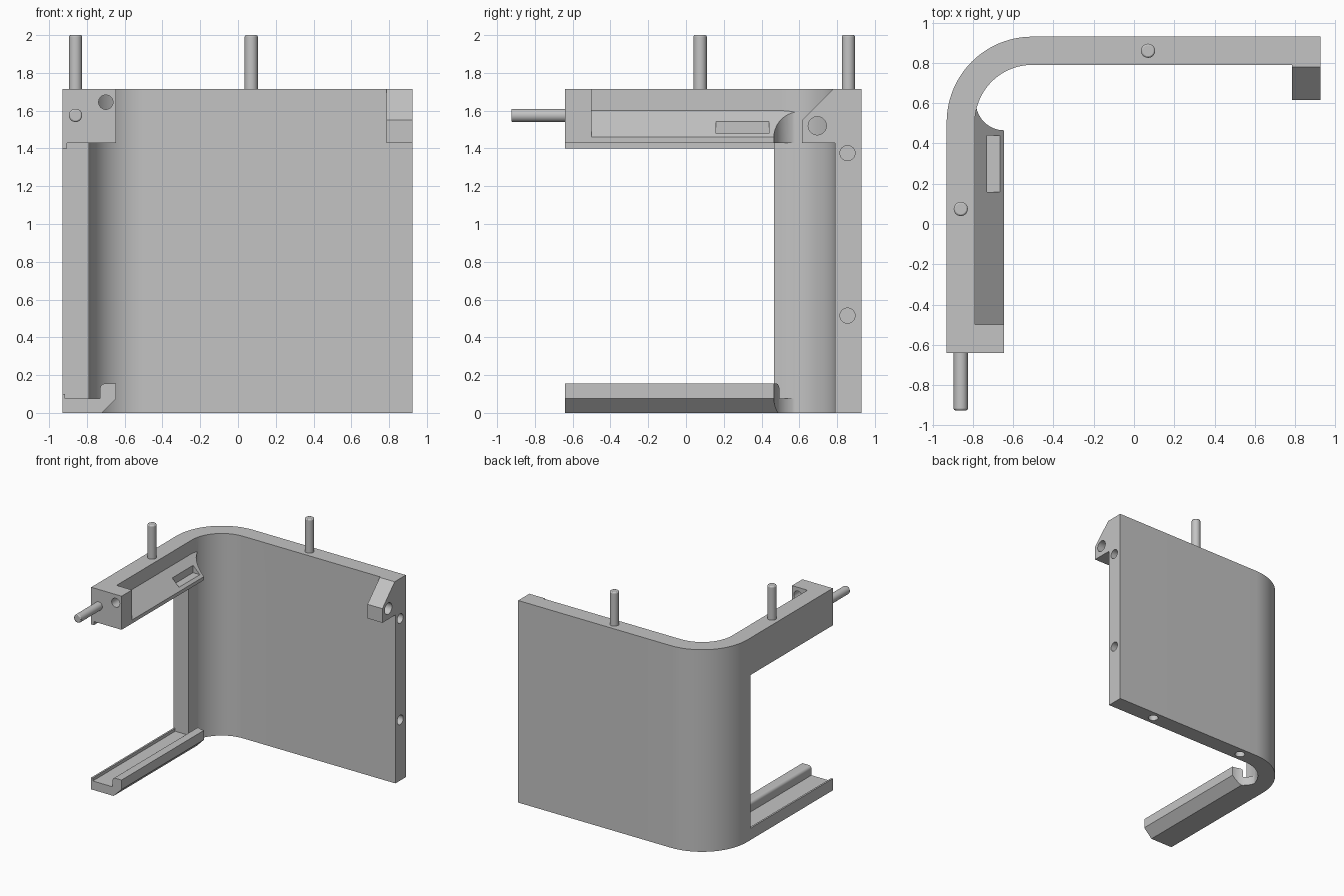
import bpy, bmesh, math
from mathutils import Matrix, Vector

if "Cube" in bpy.data.objects:
    bpy.data.objects.remove(bpy.data.objects["Cube"], do_unlink=True)

grey = bpy.data.materials.new("plain_grey")
grey.use_nodes = True
grey.diffuse_color = (0.55, 0.55, 0.55, 1)
grey.node_tree.nodes["Principled BSDF"].inputs["Base Color"].default_value = (0.55, 0.55, 0.55, 1)


def finish(name, bm):
    bmesh.ops.recalc_face_normals(bm, faces=bm.faces)
    mesh = bpy.data.meshes.new(name)
    bm.to_mesh(mesh)
    bm.free()
    mesh.materials.append(grey)
    obj = bpy.data.objects.new(name, mesh)
    bpy.context.collection.objects.link(obj)
    return obj


def prism(name, outline, axis, start, end):
    """Extrude a 2D outline along one axis; the outline holds the other two axes in order."""
    i = "xyz".index(axis)
    bm = bmesh.new()
    verts = []
    for p in outline:
        co = list(p)
        co.insert(i, start)
        verts.append(bm.verts.new(co))
    face = bm.faces.new(verts)
    new = bmesh.ops.extrude_face_region(bm, geom=[face])["geom"]
    move = Vector((0, 0, 0))
    move[i] = end - start
    bmesh.ops.translate(bm, vec=move, verts=[g for g in new if isinstance(g, bmesh.types.BMVert)])
    return finish(name, bm)


def box(name, x, y, z):
    return prism(name, [(x[0], y[0]), (x[1], y[0]), (x[1], y[1]), (x[0], y[1])], "z", *z)


def arc(cx, cy, r, a, b, n=24):
    return [(cx + r * math.cos(math.radians(a + (b - a) * k / n)),
             cy + r * math.sin(math.radians(a + (b - a) * k / n))) for k in range(n + 1)]


def rod(name, centre, r, axis, start, end):
    return prism(name, arc(*centre, r, 0, 360, 40)[:-1], axis, start, end)


def combine(target, other, operation):
    mod = target.modifiers.new("combine", "BOOLEAN")
    mod.operation, mod.object, mod.solver = operation, other, "EXACT"
    bpy.context.view_layer.update()
    mesh = bpy.data.meshes.new_from_object(target.evaluated_get(bpy.context.evaluated_depsgraph_get()))
    target.modifiers.clear()
    target.data = mesh
    bpy.data.objects.remove(other, do_unlink=True)


def cut(target, other):
    combine(target, other, "DIFFERENCE")


L, IN, RAIL, R = -0.93, -0.79, -0.645, 0.925   # outer left, inner left, rail edge, right end
FRONT, BACK, TOP = -0.64, 0.93, 1.715

# Curved wall with the side window opening
plan = [(R, 0.79), (R, BACK)] + arc(-0.505, 0.505, 0.425, 90, 180)
plan += [(L, FRONT), (IN, FRONT)] + arc(-0.505, 0.505, 0.285, 180, 90)
frame = prism("frame", plan, "z", 0, TOP)
cut(frame, box("window", (-1.1, -0.5), (-1, 0.465), (0.075, 1.43)))

# Top rail: sloped channel, notch, and rounded inner end
rail = prism("top_rail", [(-0.8, 1.43), (RAIL, 1.43), (RAIL, 1.46), (IN, 1.6), (-0.8, 1.6)], "y", -0.55, 0.6)
cut(rail, box("notch", (-0.73, -0.6), (0.16, 0.44), (1.48, 1.6)))
cut(rail, rod("scoop", (RAIL, 0.605), 0.14, "z", 1, 2))
combine(frame, rail, "UNION")

# Solid end block with a through hole
block = box("end_block", (-0.8, RAIL), (FRONT, -0.5), (1.43, TOP))
combine(frame, block, "UNION")
cut(frame, rod("block_hole", (-0.70, 1.645), 0.038, "y", -0.8, -0.4))

# Bottom rail: raised inner lip with a chamfered underside
lip = [(-0.8, 0), (-0.72, 0), (RAIL, 0.075), (RAIL, 0.155)]
lip += arc(-0.705, 0.13, 0.025, 90, 180, 6) + [(-0.73, 0.075), (-0.8, 0.075)]
bottom = prism("bottom_rail", lip, "y", FRONT, 0.6)
cut(bottom, rod("scoop", (RAIL, 0.605), 0.14, "z", -1, 1))
combine(frame, bottom, "UNION")

# Thin outer lips along the window opening
combine(frame, box("upper_lip", (L, -0.905), (FRONT, 0.47), (1.40, 1.45)), "UNION")
combine(frame, box("lower_lip", (L, -0.915), (FRONT, 0.47), (0.05, 0.1)), "UNION")

# Bracket at the free end of the wall
bracket = prism("bracket", [(0.8, 1.43), (0.615, 1.43), (0.615, 1.55), (0.78, TOP), (0.8, TOP)], "x", 0.785, R)
cut(bracket, rod("bracket_hole", (0.695, 1.52), 0.048, "x", 0.7, 1))
combine(frame, bracket, "UNION")

# Sockets in the end face and the underside
for z in (0.515, 1.375):
    cut(frame, rod("end_socket", (0.855, z), 0.04, "x", 0.63, 1))
for x in (0.52, -0.39):
    cut(frame, rod("under_socket", (x, 0.86), 0.04, "z", -0.1, 0.29))

# Locating pins with softly bevelled tips
pins = [rod("back_pin", (0.07, 0.86), 0.035, "z", TOP - 0.01, 2),
        rod("side_pin", (-0.86, 0.075), 0.035, "z", TOP - 0.01, 2),
        rod("front_pin", (-0.86, 1.575), 0.035, "y", FRONT + 0.01, -0.925)]
for pin in pins:
    bevel = pin.modifiers.new("soft_tip", "BEVEL")
    bevel.width, bevel.segments = 0.008, 2

# Smooth curved faces, sharp edges kept
bpy.ops.object.select_all(action="DESELECT")
for obj in [frame] + pins:
    obj.select_set(True)
bpy.context.view_layer.objects.active = frame
bpy.ops.object.shade_smooth_by_angle(angle=math.radians(30))
